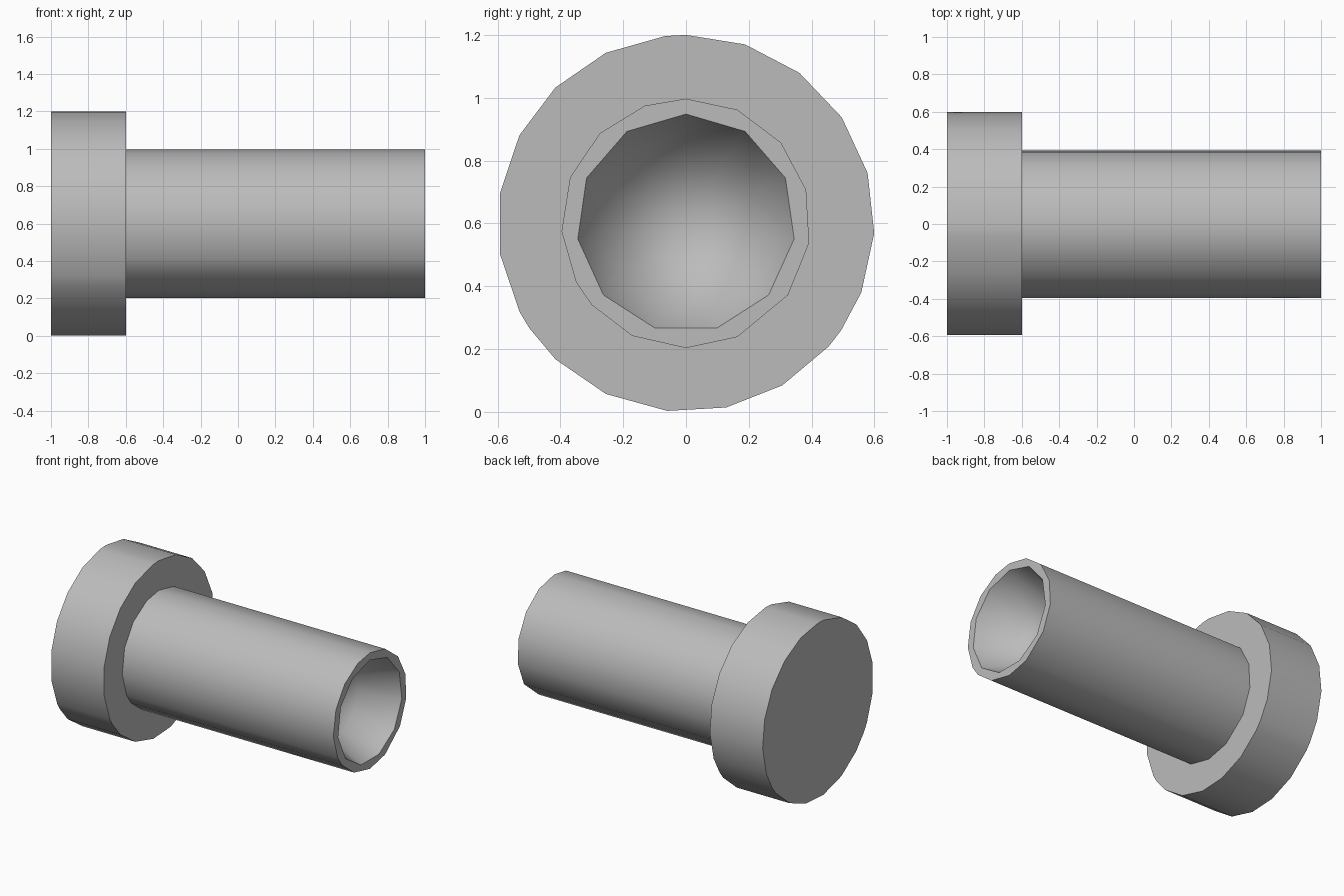
import bpy, bmesh
from math import radians, cos, sin

old = bpy.data.objects.get("Cube")
if old:
    bpy.data.objects.remove(old)

# One plain grey finish
grey = bpy.data.materials.new("plain_grey")
grey.use_nodes = True
colour = (0.5, 0.5, 0.5, 1)
grey.diffuse_color = colour
grey.node_tree.nodes["Principled BSDF"].inputs["Base Color"].default_value = colour

AXIS_Z = 0.6


def ring(bm, x, radius, angles):
    """Closed loop of points around the x axis."""
    return [bm.verts.new((x, radius * cos(radians(a)), AXIS_Z + radius * sin(radians(a))))
            for a in angles]


def bridge(bm, a, b):
    n = len(a)
    for i in range(n):
        j = (i + 1) % n
        bm.faces.new((a[i], a[j], b[j], b[i]))


def loop_edges(bm, verts):
    return [bm.edges.get((v, verts[i - 1])) for i, v in enumerate(verts)]


def finish(bm, name):
    bmesh.ops.recalc_face_normals(bm, faces=bm.faces[:])
    mesh = bpy.data.meshes.new(name)
    bm.to_mesh(mesh)
    bm.free()
    mesh.materials.append(grey)
    obj = bpy.data.objects.new(name, mesh)
    bpy.context.collection.objects.link(obj)
    bpy.ops.object.select_all(action='DESELECT')
    obj.select_set(True)
    bpy.context.view_layer.objects.active = obj
    bpy.ops.object.shade_smooth_by_angle(angle=radians(50))
    return obj


# Wide disc head, with slightly uneven facets
head_angles = [-170.5, -152, -146.2, -133.8, -115.1, -95.7, -77.7, -59.3, -40.8, -34.6,
               -21.5, -3, 15.5, 34.2, 53, 71.7, 90, 96.4, 115.2, 133.9, 152.1, 170.8]
bm = bmesh.new()
back = ring(bm, -1, 0.6, head_angles)
front = ring(bm, -0.6, 0.6, head_angles)
bridge(bm, back, front)
bm.faces.new(back)
bm.faces.new(front)
finish(bm, "head")

# Shaft with a rounded hollow in its free end
shaft_angles = [-176.3, -151.8, -139.2, -115.6, -90, -65.7, -35.1, -9,
                15.6, 40.4, 65.7, 90, 109.3, 133.7, 158.4]
hollow_angles = [90 + 360 * i / 11 for i in range(11)]
bm = bmesh.new()
root = ring(bm, -0.6, 0.397, shaft_angles)
tip = ring(bm, 1, 0.397, shaft_angles)
bridge(bm, root, tip)
bm.faces.new(root)
rim = ring(bm, 1, 0.348, hollow_angles)
bowl = ring(bm, 0.75, 0.236, hollow_angles)
bridge(bm, rim, bowl)
bottom = bm.verts.new((0.65, 0, AXIS_Z))
for i, v in enumerate(bowl):
    bm.faces.new((bowl[i - 1], v, bottom))
bmesh.ops.triangle_fill(bm, use_beauty=True,
                        edges=loop_edges(bm, tip) + loop_edges(bm, rim))
finish(bm, "shaft")
